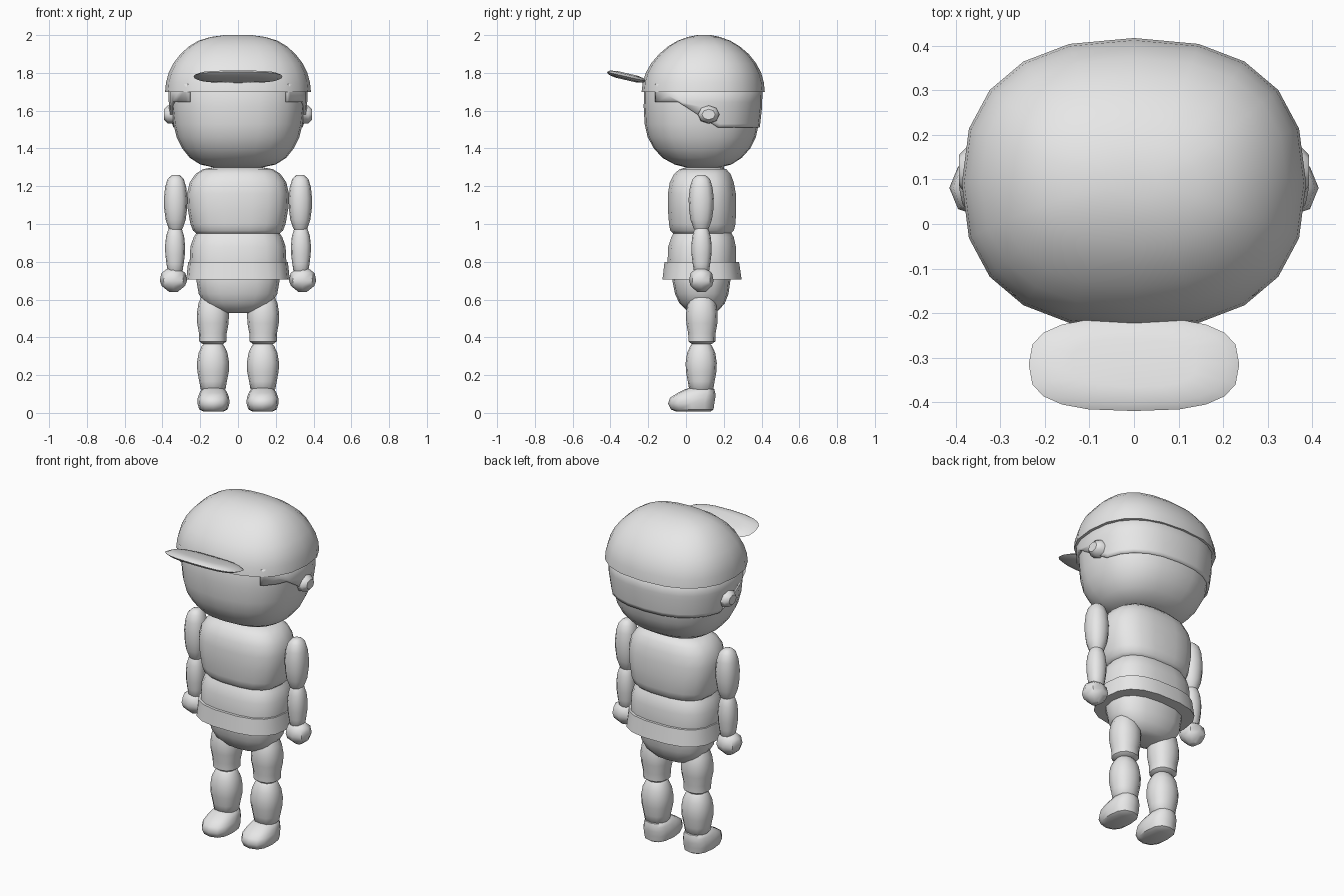
import bpy, bmesh, math
from mathutils import Matrix, Vector

grey = bpy.data.materials.new("light_grey")
grey.diffuse_color = (0.8, 0.8, 0.8, 1)


def finish(name, bm, angle=45):
    bmesh.ops.recalc_face_normals(bm, faces=bm.faces)
    me = bpy.data.meshes.new(name)
    bm.to_mesh(me)
    bm.free()
    me.materials.append(grey)
    ob = bpy.data.objects.new(name, me)
    bpy.context.collection.objects.link(ob)
    bpy.ops.object.select_all(action='DESELECT')
    ob.select_set(True)
    bpy.context.view_layer.objects.active = ob
    bpy.ops.object.shade_smooth_by_angle(angle=math.radians(angle))
    return ob


def loft(rings, n=16, power=2.4, cx=0.0, caps=True):
    """Stack squarish rings given as (z, half width, front y, back y)."""
    bm = bmesh.new()
    loops = []
    for z, rx, y0, y1 in rings:
        loop = []
        for i in range(n):
            a = 2 * math.pi * i / n
            c, s = math.cos(a), math.sin(a)
            x = math.copysign(abs(c) ** (2 / power), c) * rx
            y = math.copysign(abs(s) ** (2 / power), s) * (y1 - y0) / 2
            loop.append(bm.verts.new((cx + x, (y0 + y1) / 2 + y, z)))
        loops.append(loop)
    for a, b in zip(loops, loops[1:]):
        for i in range(n):
            j = (i + 1) % n
            bm.faces.new((a[i], a[j], b[j], b[i]))
    if caps:
        bm.faces.new(loops[0])
        bm.faces.new(loops[-1])
    return bm


# Head
finish("head", loft([
    (1.30, .13, .00, .18), (1.315, .20, -.06, .24), (1.35, .255, -.125, .295),
    (1.40, .295, -.17, .34), (1.46, .325, -.203, .37), (1.53, .342, -.219, .385),
    (1.62, .352, -.224, .392), (1.72, .353, -.222, .392), (1.80, .335, -.19, .37),
    (1.88, .27, -.12, .30)], 24))

# Cap dome, open edge closed by a flat rim
finish("cap", loft([
    (1.70, .386, -.235, .417), (1.75, .381, -.229, .412), (1.80, .367, -.213, .398),
    (1.85, .343, -.185, .372), (1.90, .304, -.142, .332), (1.94, .26, -.095, .285),
    (1.97, .21, -.045, .235), (1.99, .145, .01, .18), (2.0, .07, .06, .13)], 20))

# Cap visor, tilted up towards the front
bm = loft([(-.018, .14, -.055, .055), (-.012, .21, -.092, .092), (0, .236, -.107, .107),
           (.012, .21, -.092, .092), (.018, .14, -.055, .055)], 20, 2.8)
bm.transform(Matrix.Translation((0, -.315, 1.78)) @ Matrix.Rotation(math.radians(-13), 4, 'X'))
finish("cap_visor", bm)

# Hair band: a shell around the back of the head with a sloping side edge
bm = loft([(1.48, .345, -.222, .385), (1.53, .354, -.23, .393), (1.62, .366, -.235, .403),
           (1.74, .369, -.235, .405)], 24, caps=False)
slope = Vector((0, .135, .21)).normalized()
for co, no in (((0, 0, 1.51), (0, 0, 1)), ((0, 0, 1.645), (0, 0, 1)),
               ((0, -.165, 0), (0, 1, 0)), ((0, .17, 1.51), slope)):
    bmesh.ops.bisect_plane(bm, geom=bm.verts[:] + bm.edges[:] + bm.faces[:],
                           plane_co=co, plane_no=no)
drop = []
for f in bm.faces:
    c = f.calc_center_median()
    edge = min(1.645, 1.51 + (.17 - c.y) * .135 / .21)
    if c.y < -.165 or c.z < 1.51 or c.z < edge:
        drop.append(f)
bmesh.ops.delete(bm, geom=drop, context='FACES')
hair = finish("hair", bm)
solid = hair.modifiers.new("thickness", 'SOLIDIFY')
solid.thickness = .025
solid.offset = -1

# Neck and torso
finish("neck", loft([(1.24, .10, .00, .20), (1.34, .10, .01, .20)], 12))
finish("chest", loft([
    (.945, .215, -.065, .235), (.965, .238, -.085, .255), (1.00, .252, -.092, .264),
    (1.08, .266, -.098, .268), (1.16, .27, -.098, .266), (1.22, .256, -.088, .255),
    (1.265, .225, -.065, .238), (1.29, .185, -.035, .215), (1.30, .13, .0, .18)], 18, 2.7))
finish("abdomen", loft([
    (.72, .25, -.10, .262), (.80, .256, -.10, .268), (.88, .252, -.096, .266),
    (.93, .235, -.08, .255), (.965, .21, -.06, .235)], 18, 2.7))
finish("belt", loft([(.705, .274, -.127, .297), (.80, .264, -.116, .283)], 18, 2.7))
finish("pelvis", loft([
    (.53, .08, .03, .14), (.545, .13, .0, .175), (.58, .178, -.035, .205),
    (.63, .208, -.058, .225), (.70, .22, -.072, .235), (.76, .215, -.07, .235)], 16, 2.5))


def limb(name, z0, z1, x, rx, y0, y1, side, end=.62):
    """Barrel-shaped limb segment with rounded ends."""
    prof = ((0, end * .75), (.05, end), (.2, .86), (.4, .98), (.58, 1),
            (.78, .9), (.92, .7), (.98, end * .7), (1, end * .4))
    yc, ry = (y0 + y1) / 2, (y1 - y0) / 2
    finish(name, loft([(z0 + (z1 - z0) * t, rx * r, yc - ry * r, yc + ry * r)
                       for t, r in prof], 12, 2.3, side * x))


for side, tag in ((-1, "left"), (1, "right")):
    # Ear
    bm = loft([(-.035, .05, -.06, .06), (.01, .047, -.056, .056), (.03, .028, -.035, .035)], 8, 2)
    bm.transform(Matrix.Translation((side * .362, .12, 1.58)) @
                 Matrix.Rotation(side * math.pi / 2, 4, 'Y'))
    finish("ear_" + tag, bm)
    # Arm and hand
    limb("upper_arm_" + tag, .965, 1.26, .33, .062, .014, .147, side)
    limb("forearm_" + tag, .74, .99, .333, .053, .028, .136, side, .75)
    finish("hand_" + tag, loft([
        (.64, .022, .06, .105), (.672, .062, .024, .138), (.70, .072, .016, .146),
        (.74, .064, .024, .138), (.762, .035, .05, .112)], 8, 2.2, side * .342))
    # Leg and foot
    limb("thigh_" + tag, .365, .64, .133, .085, .0, .168, side, .85)
    limb("shin_" + tag, .115, .375, .132, .085, -.002, .163, side, .78)
    finish("foot_" + tag, loft([
        (.008, .055, -.055, .13), (.018, .075, -.08, .146), (.05, .085, -.095, .15),
        (.08, .083, -.085, .155), (.105, .074, -.045, .155), (.125, .062, -.005, .15),
        (.135, .035, .03, .12)], 12, 2.6, side * .13))
